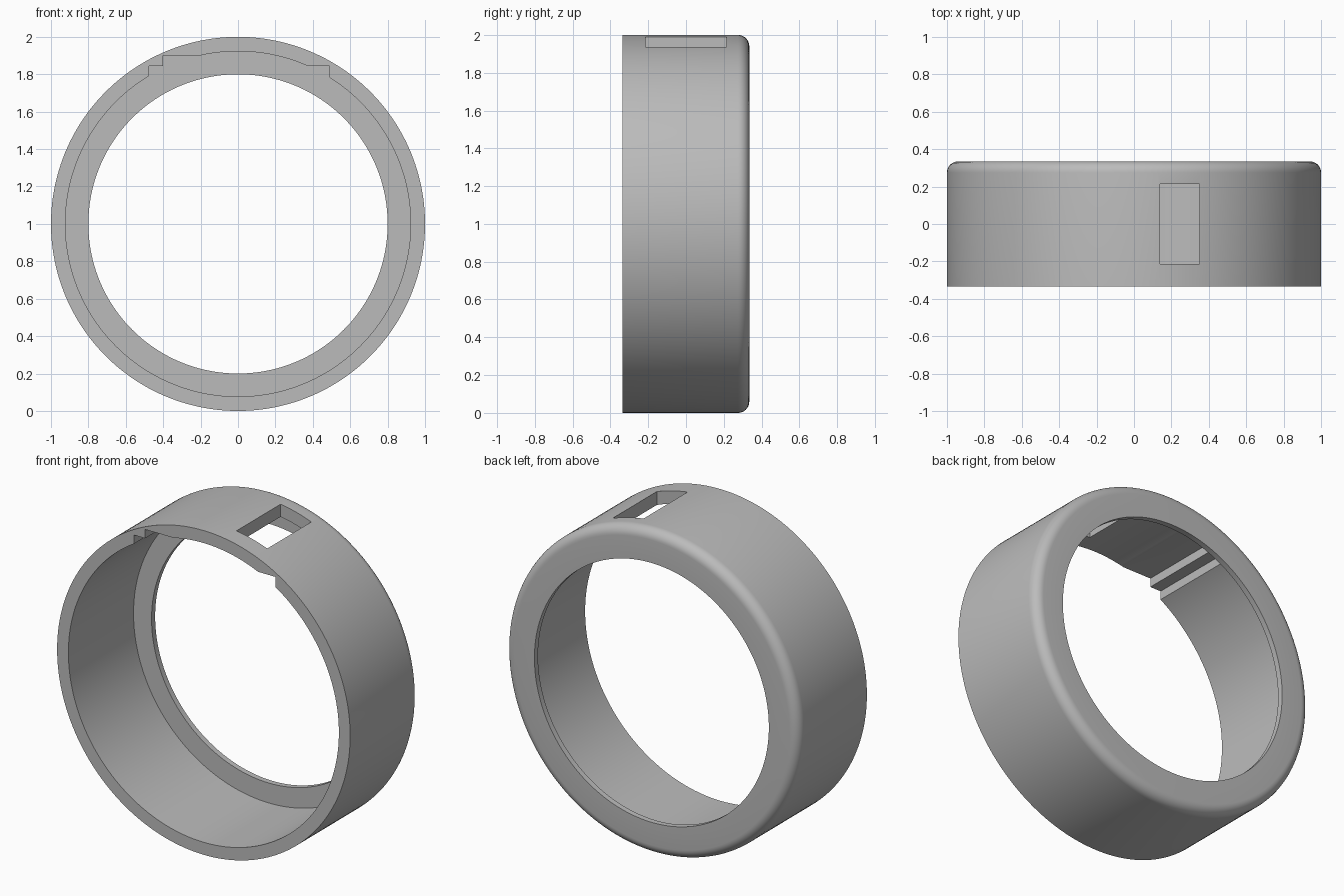
import bpy, bmesh, math
from mathutils import Matrix, Vector

cube = bpy.data.objects.get("Cube")
if cube:
    bpy.data.objects.remove(cube)

SEGMENTS = 192
OUTER, INNER, LIP = 1.0, 0.923, 0.8
FRONT, BACK = -0.335, 0.335
LIP_THICK, FILLET = 0.035, 0.06

grey = bpy.data.materials.new("plain grey")
grey.use_nodes = True
colour = (0.5, 0.5, 0.5, 1)
grey.diffuse_color = colour
grey.node_tree.nodes["Principled BSDF"].inputs["Base Color"].default_value = colour


def add_object(name, bm):
    bmesh.ops.recalc_face_normals(bm, faces=bm.faces)
    mesh = bpy.data.meshes.new(name)
    bm.to_mesh(mesh)
    bm.free()
    mesh.materials.append(grey)
    obj = bpy.data.objects.new(name, mesh)
    bpy.context.collection.objects.link(obj)
    return obj


def box_cutter(name, x, y, z):
    bm = bmesh.new()
    size = [b - a for a, b in (x, y, z)]
    centre = [(a + b) / 2 for a, b in (x, y, z)]
    bmesh.ops.create_cube(bm, size=1, matrix=Matrix.Translation(centre) @ Matrix.Diagonal((*size, 1)))
    obj = add_object(name, bm)
    obj.hide_render = True
    obj.hide_viewport = True
    return obj


# Ring body: wall, rounded back edge and inward lip, as (radius, y)
profile = [(OUTER, FRONT), (INNER, FRONT), (INNER, BACK - LIP_THICK),
           (LIP, BACK - LIP_THICK), (LIP, BACK)]
for i in range(9):
    a = math.pi / 2 * (1 - i / 8)
    profile.append((OUTER - FILLET + FILLET * math.cos(a), BACK - FILLET + FILLET * math.sin(a)))

bm = bmesh.new()
rings = []
for s in range(SEGMENTS):
    t = 2 * math.pi * s / SEGMENTS
    rings.append([bm.verts.new((r * math.cos(t), y, 1 + r * math.sin(t))) for r, y in profile])
for s, ring in enumerate(rings):
    after = rings[(s + 1) % SEGMENTS]
    for i in range(len(profile)):
        j = (i + 1) % len(profile)
        bm.faces.new((ring[i], ring[j], after[j], after[i]))
body = add_object("ring_body", bm)

# Stepped channels inside the top of the wall, and the window through it
channel = (FRONT - 0.1, BACK - LIP_THICK - 0.002)
cutters = [
    box_cutter("wide_channel_cutter", (-0.475, 0.49), channel, (1.6, 1.845)),
    box_cutter("deep_channel_cutter", (-0.4, -0.1), channel, (1.65, 1.9)),
    box_cutter("window_cutter", (0.14, 0.35), (-0.215, 0.215), (1.55, 2.2)),
]
bpy.context.view_layer.objects.active = body
body.select_set(True)
for cutter in cutters:
    mod = body.modifiers.new(cutter.name, 'BOOLEAN')
    mod.operation = 'DIFFERENCE'
    mod.solver = 'EXACT'
    mod.object = cutter
    bpy.ops.object.modifier_apply(modifier=mod.name)
    bpy.data.objects.remove(cutter)

bpy.ops.object.shade_smooth_by_angle(angle=math.radians(30))
